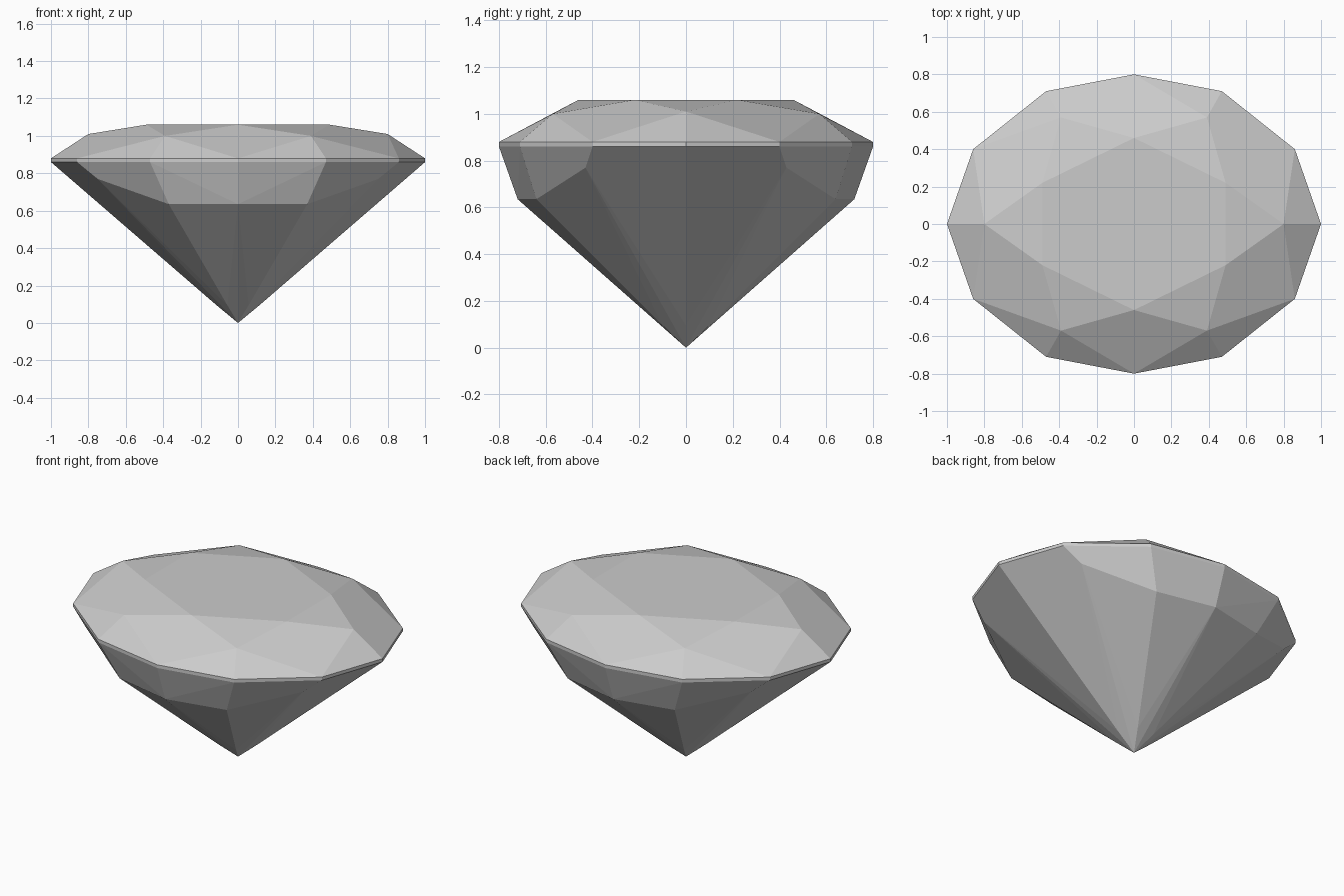
import bpy, bmesh, math

cube = bpy.data.objects.get("Cube")
if cube:
    bpy.data.objects.remove(cube, do_unlink=True)


def mirrored(x, y, z):
    """One corner repeated in all four quadrants."""
    return {(sx * x, sy * y, z) for sx in (1, -1) for sy in (1, -1)}


# Rings of facet corners, one quadrant each
girdle = [(1, 0), (0.86, 0.4), (0.47, 0.71), (0, 0.8)]
corners = [(x, y, z) for z in (0.86, 0.88) for x, y in girdle]      # thin belt
corners += [(0.49, 0.22, 1.06), (0, 0.46, 1.06)]                    # flat table
corners += [(0.8, 0, 1.01), (0.39, 0.57, 1.0)]                      # crown
corners += [(0.75, 0.43, 0.77), (0.37, 0.64, 0.635), (0, 0.72, 0.635)]  # pavilion
corners += [(0.115, 0, 0.095), (0.057, 0.1, 0.095), (0, 0, 0)]      # blunt tip

points = set()
for corner in corners:
    points |= mirrored(*corner)

# Facets span the corners; nearly flat pairs merge into single facets
bm = bmesh.new()
for p in sorted(points):
    bm.verts.new(p)
bmesh.ops.remove_doubles(bm, verts=bm.verts[:], dist=0.001)
bmesh.ops.convex_hull(bm, input=bm.verts[:])
bmesh.ops.dissolve_limit(bm, angle_limit=math.radians(2),
                         verts=bm.verts[:], edges=bm.edges[:])
bmesh.ops.recalc_face_normals(bm, faces=bm.faces[:])

mesh = bpy.data.meshes.new("cut_gem")
bm.to_mesh(mesh)
bm.free()
gem = bpy.data.objects.new("cut_gem", mesh)
bpy.context.collection.objects.link(gem)

# Plain grey stone
grey = bpy.data.materials.new("light_grey")
grey.use_nodes = True
colour = (0.6, 0.6, 0.6, 1)
grey.diffuse_color = colour
grey.node_tree.nodes["Principled BSDF"].inputs["Base Color"].default_value = colour
mesh.materials.append(grey)
